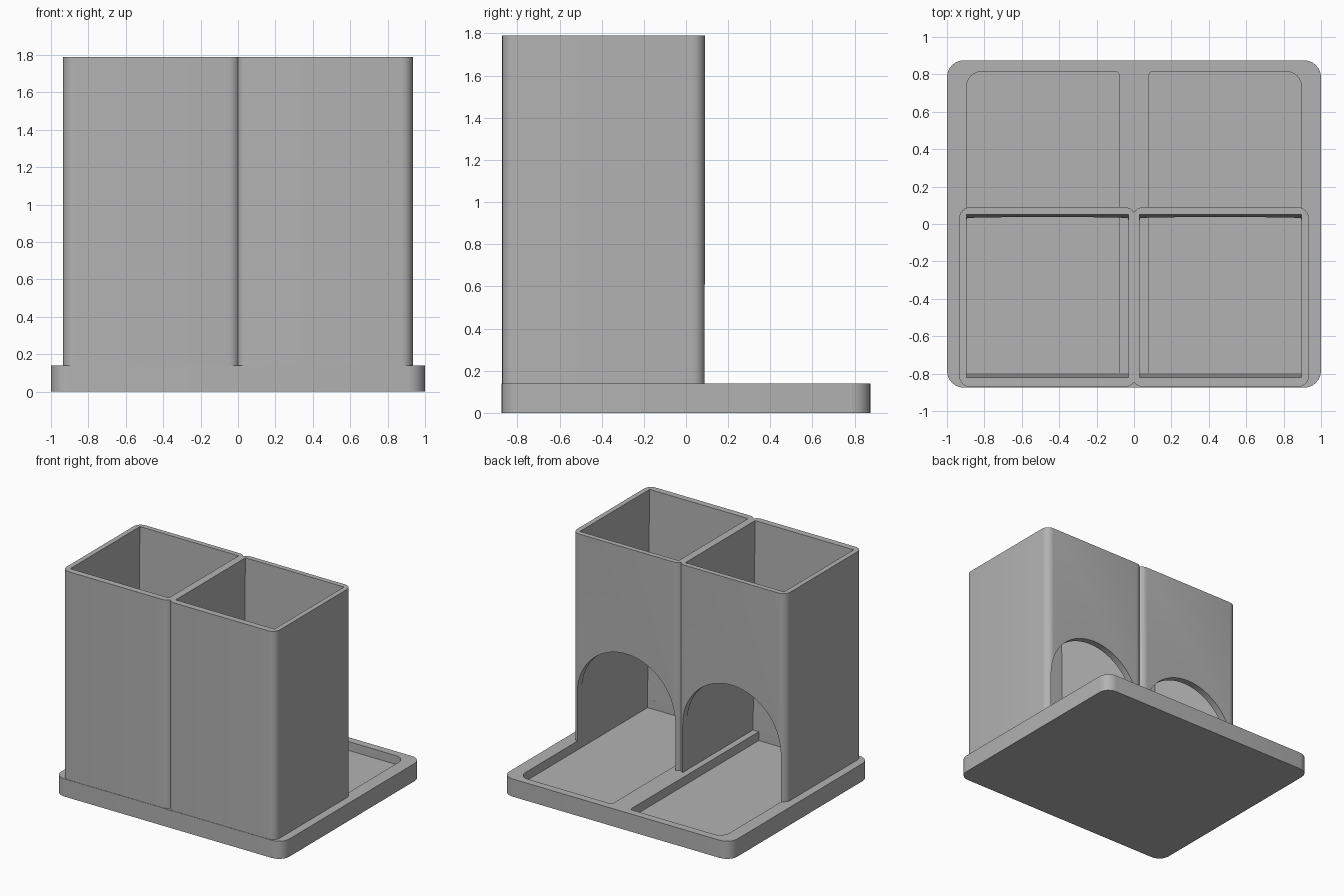
import bpy, bmesh
from math import pi, cos, sin, radians

cube = bpy.data.objects.get("Cube")
if cube:
    bpy.data.objects.remove(cube, do_unlink=True)

grey = bpy.data.materials.new("plain_grey")
grey.use_nodes = True
colour = (0.448, 0.448, 0.448, 1)
grey.diffuse_color = colour
grey.node_tree.nodes["Principled BSDF"].inputs["Base Color"].default_value = colour


def rounded(x0, x1, y0, y1, radii, steps=6):
    """Rectangle outline; radii run back right, back left, front left, front right."""
    points = []
    corners = [(x1, y1, -1, -1), (x0, y1, 1, -1), (x0, y0, 1, 1), (x1, y0, -1, 1)]
    for i, ((x, y, sx, sy), r) in enumerate(zip(corners, radii)):
        if r == 0:
            points.append((x, y))
            continue
        for k in range(steps + 1):
            a = (i + k / steps) * pi / 2
            points.append((x + sx * r + r * cos(a), y + sy * r + r * sin(a)))
    return points


def loft(name, bottom, top):
    """Closed solid between two matching rings of 3D points."""
    bm = bmesh.new()
    lower = [bm.verts.new(p) for p in bottom]
    upper = [bm.verts.new(p) for p in top]
    bm.faces.new(lower)
    bm.faces.new(upper)
    for i in range(len(lower)):
        j = (i + 1) % len(lower)
        bm.faces.new((lower[i], lower[j], upper[j], upper[i]))
    bmesh.ops.recalc_face_normals(bm, faces=bm.faces)
    mesh = bpy.data.meshes.new(name)
    bm.to_mesh(mesh)
    bm.free()
    mesh.materials.append(grey)
    obj = bpy.data.objects.new(name, mesh)
    bpy.context.collection.objects.link(obj)
    return obj


def prism(name, outline, z0, z1):
    return loft(name, [(x, y, z0) for x, y in outline], [(x, y, z1) for x, y in outline])


def combine(target, tool, operation):
    """Apply a boolean and discard the tool."""
    tool.hide_render = True
    mod = target.modifiers.new(operation, 'BOOLEAN')
    mod.operation = operation
    mod.solver = 'EXACT'
    mod.object = tool
    bpy.context.view_layer.objects.active = target
    bpy.ops.object.modifier_apply(modifier=mod.name)
    bpy.data.objects.remove(tool, do_unlink=True)


BASE_TOP, FLOOR, TOP = 0.14, 0.07, 1.79
FRONT, BACK = -0.872, 0.09

# Tray base with two recessed channels and a rib between them
base = prism("tray_base", rounded(-1, 1, -0.875, 0.875, [0.09] * 4), 0, BASE_TOP)
for side in (1, -1):
    xs = sorted((side * 0.08, side * 0.895))
    radii = (0.08, 0.02, 0, 0) if side > 0 else (0.02, 0.08, 0, 0)
    channel = prism("channel_cutter", rounded(*xs, -0.797, 0.815, radii), FLOOR, 0.3)
    combine(base, channel, 'DIFFERENCE')

# Two upright bins joined at the middle
bins = None
for side in (1, -1):
    xs = sorted((side * -0.01, side * 0.935))
    shell = prism("twin_bins", rounded(*xs, FRONT, BACK, [0.06] * 4), BASE_TOP, TOP)
    if bins:
        combine(bins, shell, 'UNION')
    else:
        bins = shell

for side in (1, -1):
    # Tapered cavity, open at both ends
    xs = sorted((side * 0.03, side * 0.895))
    rings = []
    for z, inset in ((BASE_TOP - 0.1, 0.0265), (TOP + 0.1, -0.0015)):
        outline = rounded(*xs, -0.822 + inset, 0.05 - inset, [0] * 4)
        rings.append([(x, y, z) for x, y in outline])
    combine(bins, loft("cavity_cutter", *rings), 'DIFFERENCE')

    # Arched opening through the back wall
    cx, cz, r = side * 0.4625, 0.52, 0.43
    arch = [(cx + r * cos(pi * k / 40), cz + r * sin(pi * k / 40)) for k in range(41)]
    arch += [(cx - r, 0.05), (cx + r, 0.05)]
    cutter = loft("arch_cutter", [(x, -0.2, z) for x, z in arch],
                  [(x, 0.3, z) for x, z in arch])
    combine(bins, cutter, 'DIFFERENCE')

for obj in (base, bins):
    bpy.ops.object.select_all(action='DESELECT')
    obj.select_set(True)
    bpy.context.view_layer.objects.active = obj
    bpy.ops.object.shade_smooth_by_angle(angle=radians(25))
